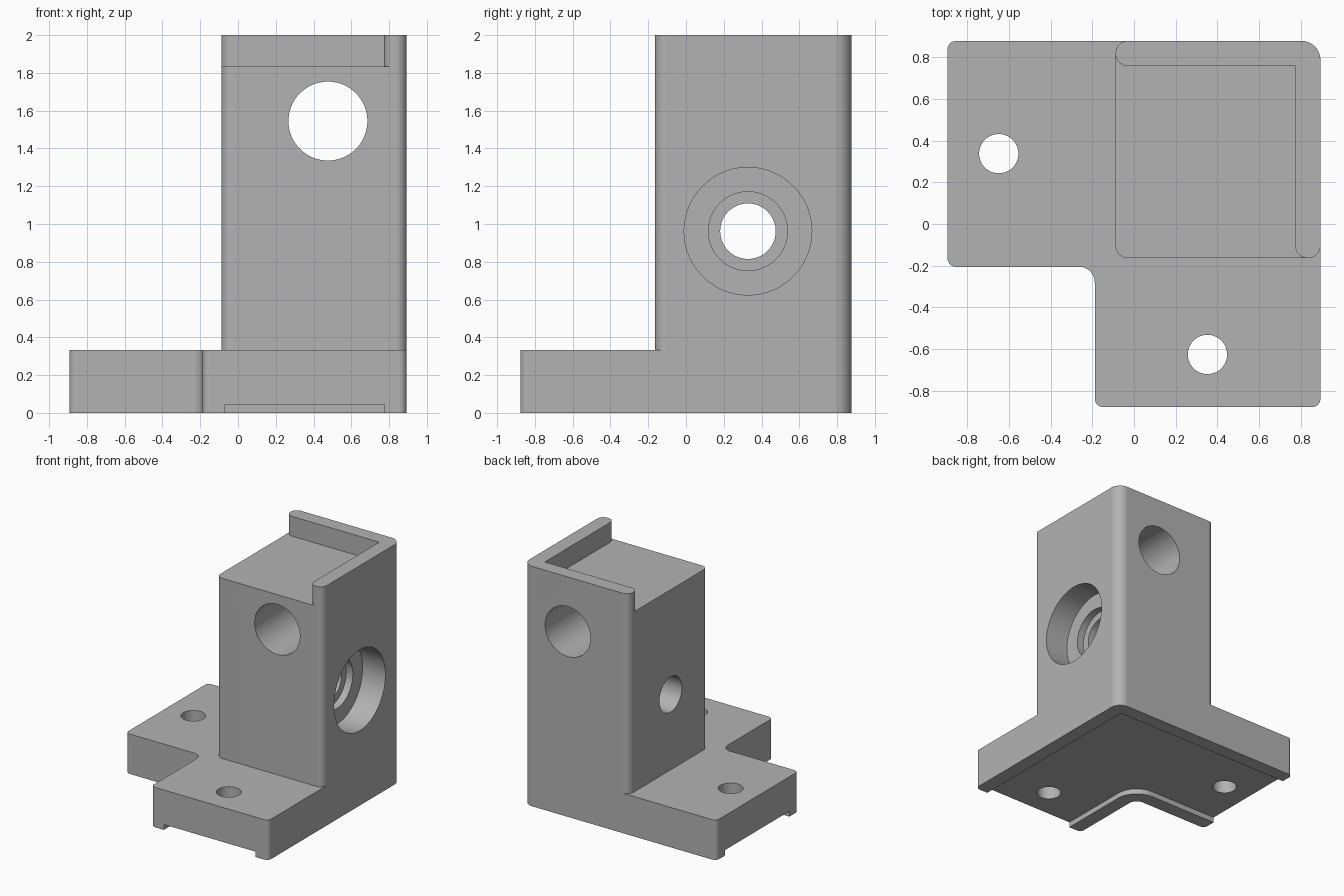
import bpy, bmesh, math
from mathutils import Vector, Matrix

default = bpy.data.objects.get("Cube")
if default:
    bpy.data.objects.remove(default, do_unlink=True)

grey = bpy.data.materials.new("plain grey")
grey.use_nodes = True
colour = (0.45, 0.45, 0.45, 1)
grey.diffuse_color = colour
grey.node_tree.nodes["Principled BSDF"].inputs["Base Color"].default_value = colour


def rounded(corners, steps=12):
    """Outline through (x, y, radius) corners, each rounded by an arc."""
    outline = []
    for i, (x, y, r) in enumerate(corners):
        p = Vector((x, y))
        if r == 0:
            outline.append(p)
            continue
        a = (Vector(corners[i - 1][:2]) - p).normalized()
        b = (Vector(corners[(i + 1) % len(corners)][:2]) - p).normalized()
        for k in range(steps + 1):
            t = k / steps * math.pi / 2
            outline.append(p + r * (a * (1 - math.sin(t)) + b * (1 - math.cos(t))))
    return outline


def finish(name, bm):
    bmesh.ops.recalc_face_normals(bm, faces=bm.faces)
    mesh = bpy.data.meshes.new(name)
    bm.to_mesh(mesh)
    bm.free()
    mesh.materials.append(grey)
    ob = bpy.data.objects.new(name, mesh)
    bpy.context.collection.objects.link(ob)
    return ob


def prism(name, corners, z0, z1):
    bm = bmesh.new()
    face = bm.faces.new([bm.verts.new((p.x, p.y, z0)) for p in rounded(corners)])
    new = bmesh.ops.extrude_face_region(bm, geom=[face])["geom"]
    bmesh.ops.translate(bm, vec=(0, 0, z1 - z0),
                        verts=[v for v in new if isinstance(v, bmesh.types.BMVert)])
    return finish(name, bm)


def rod(name, radius, length, centre, axis):
    bm = bmesh.new()
    turn = Vector(axis).to_track_quat('Z', 'Y').to_matrix().to_4x4()
    bmesh.ops.create_cone(bm, cap_ends=True, segments=64, radius1=radius, radius2=radius,
                          depth=length, matrix=Matrix.Translation(centre) @ turn)
    return finish(name, bm)


def combine(body, tool, operation):
    tool.hide_render = True
    mod = body.modifiers.new(operation, 'BOOLEAN')
    mod.operation, mod.solver, mod.object = operation, 'EXACT', tool
    bpy.context.view_layer.objects.active = body
    bpy.ops.object.modifier_apply(modifier=mod.name)
    bpy.data.objects.remove(tool, do_unlink=True)


R, B = 0.893, 0.877            # right and back limits
L, F = -0.088, -0.163          # left and front sides of the tower
small, edge, big = 0.04, 0.058, 0.09
base_top, step, top = 0.333, 1.835, 2.0

# L-shaped foot
bracket = prism("corner_bracket", [
    (-R, B, small), (R, B, big), (R, -B, small), (-0.188, -B, small),
    (-0.188, -0.205, 0.075), (-R, -0.205, small)], 0, base_top)

# Tower block and the L-shaped lip on its top
tower = prism("tower", [(L, B, edge), (R, B, big), (R, F, edge), (L, F, edge)],
              base_top, step)
lip = prism("lip", [(L, B, edge), (R, B, big), (R, F, edge), (R - 0.12, F, edge),
                    (R - 0.12, B - 0.12, 0), (L, B - 0.12, edge)], step, top)
combine(bracket, tower, 'UNION')
combine(bracket, lip, 'UNION')

# Shallow recess under the foot, open at both arm ends
combine(bracket, prism("recess", [
    (-1, 0.762, 0), (0.775, 0.762, 0), (0.775, -1, 0), (-0.07, -1, 0),
    (-0.07, -0.087, 0.19), (-1, -0.087, 0)], -0.1, 0.045), 'DIFFERENCE')

# Screw holes, cross hole, and stepped bore
bore_y, bore_z = 0.328, 0.962
cuts = [
    (0.094, 2, (-0.648, 0.337, 0), (0, 0, 1)),
    (0.094, 1, (0.352, -0.625, 0), (0, 0, 1)),
    (0.209, 3, (0.476, 0, 1.545), (0, 1, 0)),
    (0.147, 3, (0, bore_y, bore_z), (1, 0, 0)),
    (0.338, 0.42, (R, bore_y, bore_z), (1, 0, 0)),
    (0.209, 0.54, (R, bore_y, bore_z), (1, 0, 0)),
]
for radius, length, centre, axis in cuts:
    combine(bracket, rod("hole_cutter", radius, length, centre, axis), 'DIFFERENCE')

# Smooth rounded corners, crisp edges
bpy.ops.object.select_all(action='DESELECT')
bracket.select_set(True)
bpy.context.view_layer.objects.active = bracket
bpy.ops.object.shade_smooth_by_angle(angle=math.radians(30))
bracket.modifiers.new("even_normals", 'WEIGHTED_NORMAL').keep_sharp = True
